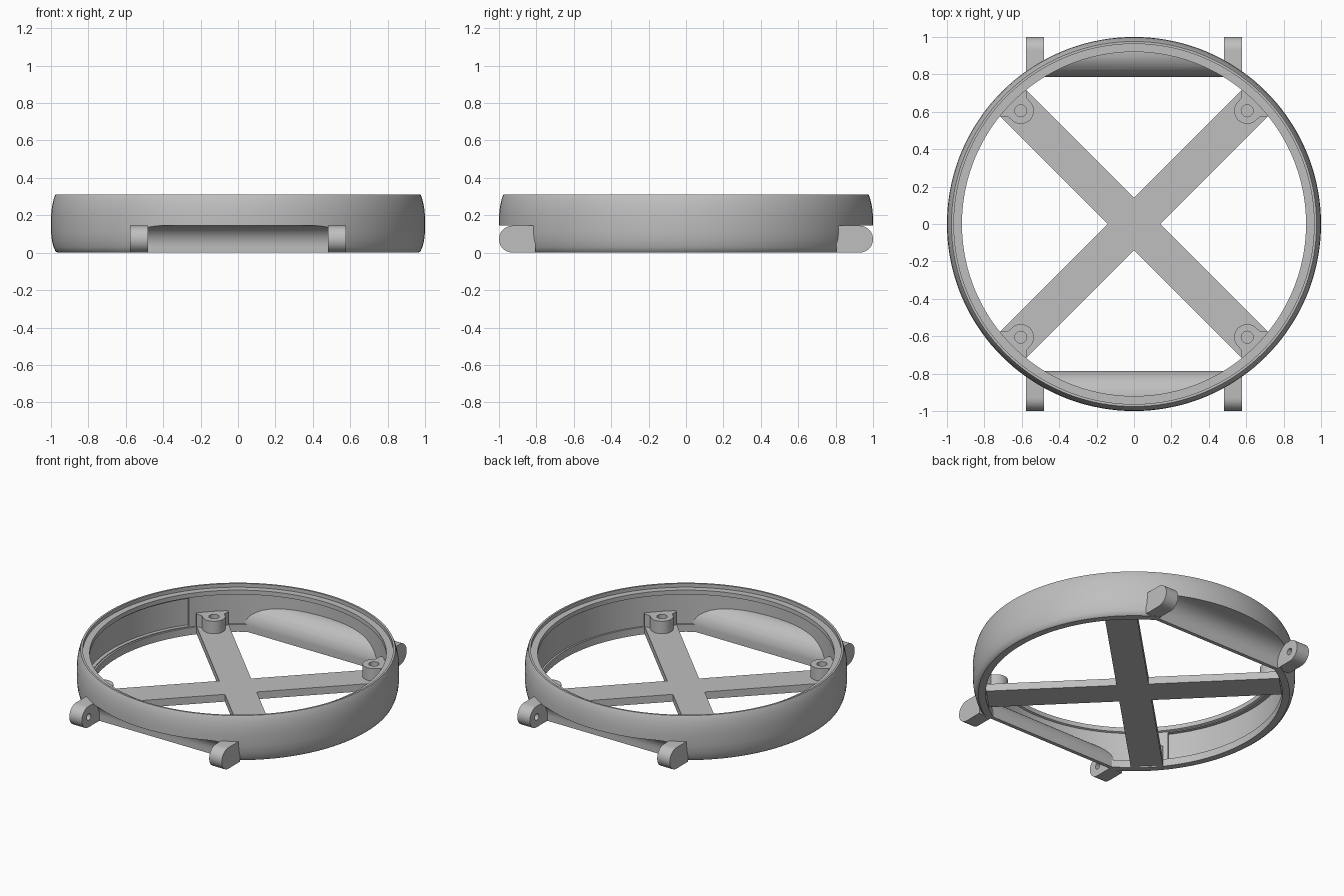
import bpy, bmesh, math
from mathutils import Matrix, Vector

if "Cube" in bpy.data.objects:
    bpy.data.objects.remove(bpy.data.objects["Cube"])

grey = bpy.data.materials.new("light grey")
grey.diffuse_color = (0.52, 0.52, 0.52, 1)
grey.use_nodes = True
grey.node_tree.nodes["Principled BSDF"].inputs["Base Color"].default_value = grey.diffuse_color


def finish(name, bm):
    bmesh.ops.recalc_face_normals(bm, faces=bm.faces)
    me = bpy.data.meshes.new(name)
    bm.to_mesh(me)
    bm.free()
    ob = bpy.data.objects.new(name, me)
    bpy.context.collection.objects.link(ob)
    me.materials.append(grey)
    return ob


def prism(name, outline, lo, hi, axis="z"):
    """Extrude a closed outline along z (outline is x,y) or x (outline is y,z)."""
    place = (lambda a, b: (a, b, lo)) if axis == "z" else (lambda a, b: (lo, a, b))
    step = (0, 0, hi - lo) if axis == "z" else (hi - lo, 0, 0)
    bm = bmesh.new()
    face = bm.faces.new([bm.verts.new(place(a, b)) for a, b in outline])
    ext = bmesh.ops.extrude_face_region(bm, geom=[face])
    bmesh.ops.translate(bm, vec=step, verts=[v for v in ext["geom"] if isinstance(v, bmesh.types.BMVert)])
    return finish(name, bm)


def revolve(name, profile, n=144):
    bm = bmesh.new()
    rings = [[bm.verts.new((r * math.cos(2 * math.pi * i / n), r * math.sin(2 * math.pi * i / n), z))
              for r, z in profile] for i in range(n)]
    for i in range(n):
        a, b = rings[i], rings[(i + 1) % n]
        for j in range(len(profile)):
            k = (j + 1) % len(profile)
            bm.faces.new((a[j], b[j], b[k], a[k]))
    return finish(name, bm)


def arc(cx, cy, r, a0, a1, n=12):
    return [(cx + r * math.cos(math.radians(a0 + (a1 - a0) * i / n)),
             cy + r * math.sin(math.radians(a0 + (a1 - a0) * i / n))) for i in range(n + 1)]


def boolean(ob, other, op):
    mod = ob.modifiers.new(op.lower(), "BOOLEAN")
    mod.object, mod.operation, mod.solver = other, op, "EXACT"
    bpy.context.view_layer.objects.active = ob
    bpy.ops.object.modifier_apply(modifier=mod.name)
    bpy.data.objects.remove(other)


def smooth(ob):
    bpy.ops.object.select_all(action="DESELECT")
    ob.select_set(True)
    bpy.context.view_layer.objects.active = ob
    bpy.ops.object.shade_smooth_by_angle(angle=math.radians(30))


def flip_y(ob):
    ob.data.transform(Matrix.Diagonal((1, -1, 1, 1)))
    ob.data.flip_normals()


# Round case wall: curved outside, stepped rim and inner lips
outer = [(0.965, 0.0), (0.976, 0.008), (0.986, 0.03), (0.995, 0.065), (1.0, 0.11), (1.0, 0.19),
         (0.997, 0.23), (0.991, 0.265), (0.983, 0.295), (0.976, 0.31)]
inner = [(0.963, 0.31), (0.963, 0.285), (0.92, 0.285), (0.92, 0.255), (0.932, 0.25),
         (0.932, 0.05), (0.92, 0.05), (0.92, 0.0)]
case = revolve("case_ring", outer + inner)

# Shallow pocket inside the left wall
pocket = prism("pocket_cutter", arc(0, 0, 0.957, 144, 217, 40) + arc(0, 0, 0.85, 217, 144, 40), 0.055, 0.245)
boolean(case, pocket, "DIFFERENCE")

# Rounded strap housings bulging inward, then hollowed from outside
for side in (1, -1):
    hump = prism("strap_housing", [(1.0, 0)] + [(0.785, 0)] + arc(0.925, 0.035, 0.14, 180, 90) + [(1.0, 0.175)],
                 -0.6, 0.6, "x")
    boolean(hump, prism("clip", arc(0, 0, 0.95, 0, 357.5, 143), -0.1, 0.4), "INTERSECT")
    hollow = prism("strap_cutter", [(1.2, -0.1), (0.81, -0.1)] + arc(0.92, 0.035, 0.11, 180, 90) + [(1.2, 0.145)],
                   -0.482, 0.482, "x")
    if side < 0:
        flip_y(hump)
        flip_y(hollow)
    boolean(case, hump, "UNION")
    boolean(case, hollow, "DIFFERENCE")
smooth(case)

# Four strap lugs with rounded ends and pin holes on the inner faces
for sx in (1, -1):
    for sy in (1, -1):
        lug = prism("strap_lug", [(0.805, 0.145), (0.805, 0.001)] + arc(0.928, 0.0725, 0.072, -90, 90, 20),
                    0.482, 0.577, "x")
        boolean(lug, prism("pin_cutter", arc(0.925, 0.07, 0.022, 0, 345, 23), 0.4, 0.54, "x"), "DIFFERENCE")
        lug.data.transform(Matrix.Diagonal((sx, sy, 1, 1)))
        if sx * sy < 0:
            lug.data.flip_normals()
        smooth(lug)

# Flat cross brace across the bottom
h, e = 0.1, 0.912
cross = []
for q in range(4):
    for x, y in ((e, -h), (e, h), (h, h)):
        v = Matrix.Rotation(math.radians(45 + 90 * q), 2) @ Vector((x, y))
        cross.append((v.x, v.y))
prism("cross_brace", cross, 0.005, 0.055)

# Screw bosses flaring into the wall at the ends of the brace
for q in range(4):
    plan = [(0.935, -0.1), (0.935, 0.1), (0.91, 0.1), (0.885, 0.072)] \
        + arc(0.856, 0, 0.07, 85, 275, 20) + [(0.885, -0.072), (0.91, -0.1)]
    boss = prism("screw_boss", plan, 0.05, 0.14)
    boolean(boss, prism("screw_cutter", arc(0.856, 0, 0.032, 0, 345, 23), 0.06, 0.3), "DIFFERENCE")
    boss.data.transform(Matrix.Rotation(math.radians(45 + 90 * q), 4, "Z"))
    smooth(boss)
